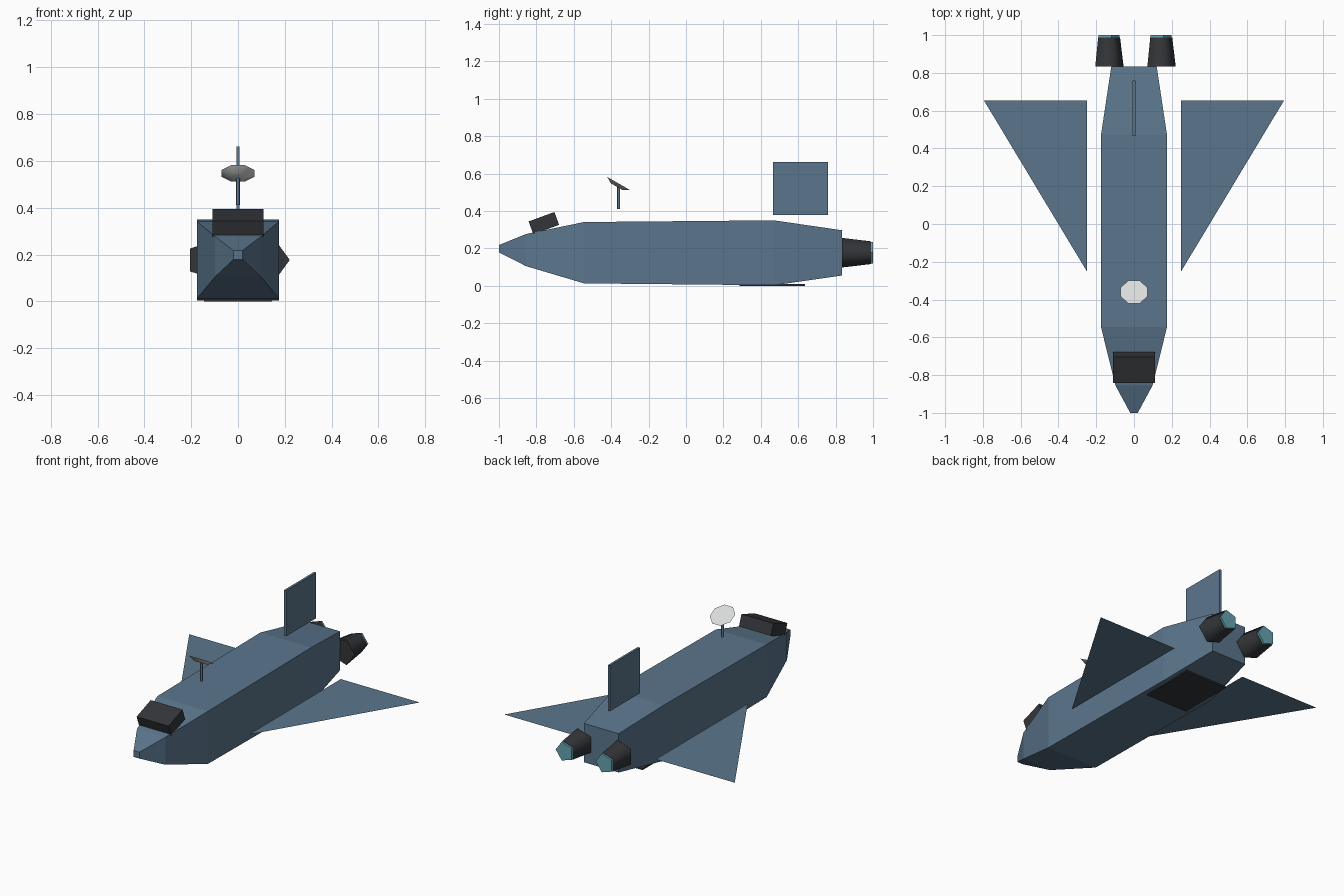
import bpy
import bmesh
from math import cos, sin, pi, radians
from mathutils import Matrix, Vector

default = bpy.data.objects.get("Cube")
if default:
    bpy.data.objects.remove(default, do_unlink=True)


def material(name, rgb):
    m = bpy.data.materials.new(name)
    m.use_nodes = True
    m.diffuse_color = (*rgb, 1)
    m.node_tree.nodes["Principled BSDF"].inputs["Base Color"].default_value = (*rgb, 1)
    return m


blue = material("hull_blue", (0.105, 0.18, 0.265))
dark = material("dark_grey", (0.033, 0.036, 0.040))
white = material("dish_white", (0.70, 0.72, 0.72))
glow = material("exhaust_cyan", (0.13, 0.37, 0.44))


def finish(name, bm, mat, smooth=None, fix_normals=True):
    if fix_normals:
        bmesh.ops.recalc_face_normals(bm, faces=bm.faces)
    mesh = bpy.data.meshes.new(name)
    bm.to_mesh(mesh)
    bm.free()
    mesh.materials.append(mat)
    ob = bpy.data.objects.new(name, mesh)
    bpy.context.collection.objects.link(ob)
    if smooth:
        bpy.ops.object.select_all(action='DESELECT')
        ob.select_set(True)
        bpy.context.view_layer.objects.active = ob
        bpy.ops.object.shade_smooth_by_angle(angle=radians(smooth))
    return ob


def box(name, size, centre, mat, tilt=0):
    bm = bmesh.new()
    place = (Matrix.Translation(centre) @ Matrix.Rotation(radians(tilt), 4, 'X')
             @ Matrix.Diagonal((*size, 1)))
    bmesh.ops.create_cube(bm, size=1, matrix=place)
    return finish(name, bm, mat)


def loft(name, rings, mat, place=Matrix(), smooth=None):
    """Bridge equal rings of points and cap both ends."""
    bm = bmesh.new()
    loops = [[bm.verts.new(place @ Vector(p)) for p in ring] for ring in rings]
    n = len(loops[0])
    for a, b in zip(loops, loops[1:]):
        for i in range(n):
            j = (i + 1) % n
            bm.faces.new((a[i], a[j], b[j], b[i]))
    bm.faces.new(loops[0])
    bm.faces.new(loops[-1])
    return finish(name, bm, mat, smooth)


def polygon(n, r, y, phase=0):
    """Regular polygon around the y axis, first corner toward +x."""
    return [(r * cos(2 * pi * i / n + phase), y, r * sin(2 * pi * i / n + phase))
            for i in range(n)]


# Fuselage: rectangular sections as (y, half width, bottom, top)
sections = [(-1, 0.02, 0.178, 0.218), (-0.855, 0.098, 0.105, 0.277),
            (-0.545, 0.175, 0.013, 0.341), (0.47, 0.175, 0.003, 0.35),
            (0.835, 0.12, 0.055, 0.297)]
loft("fuselage", [[(-w, y, lo), (w, y, lo), (w, y, hi), (-w, y, hi)]
                  for y, w, lo, hi in sections], blue)

# Cockpit block, tail fin and belly hatch
box("cockpit", (0.22, 0.147, 0.073), (0, -0.76, 0.335), dark, tilt=20)
box("tail_fin", (0.014, 0.295, 0.285), (0, 0.613, 0.52), blue)
box("belly_hatch", (0.29, 0.35, 0.009), (0, 0.46, 0.0045), dark)

for side, s in (("left", 1), ("right", -1)):
    # Flat delta wing
    bm = bmesh.new()
    corners = [(0.25, -0.25), (0.795, 0.655), (0.25, 0.655)]
    face = bm.faces.new([bm.verts.new((s * x, y, 0.103)) for x, y in corners])
    if s < 0:
        face.normal_flip()
    finish(side + "_wing", bm, blue, fix_normals=False)

    # Five-sided engine with a glowing exhaust
    at = Matrix.Translation((s * 0.138, 0, 0.177))
    loft(side + "_engine", [polygon(5, 0.083, 0.835), polygon(5, 0.064, 0.988)],
         dark, at, smooth=75)
    loft(side + "_exhaust", [polygon(5, 0.061, 0.975), polygon(5, 0.061, 1.0)],
         glow, at)

# Antenna post and tilted shallow dish
loft("antenna_post", [polygon(8, 0.008, 0), polygon(8, 0.008, 0.115)], blue,
     Matrix.Translation((0, -0.36, 0.412)) @ Matrix.Rotation(pi / 2, 4, 'X'), smooth=50)
loft("antenna_dish", [polygon(8, 0.04, -0.02, pi / 8), polygon(8, 0.076, 0, pi / 8)], white,
     Matrix.Translation((0, -0.36, 0.547)) @ Matrix.Rotation(radians(60), 4, 'X'), smooth=60)
